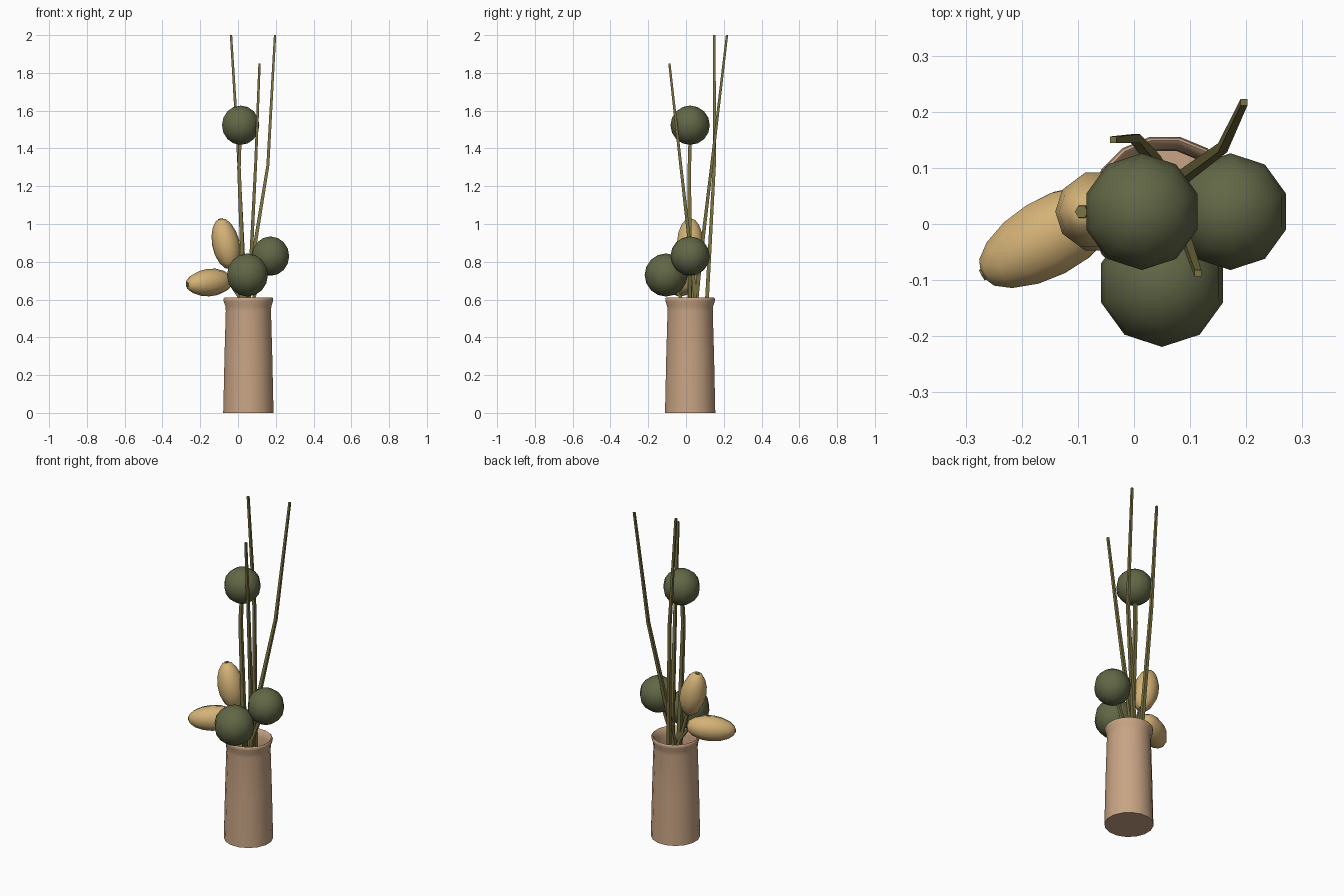
import bpy, bmesh, math
from mathutils import Vector, Matrix

if "Cube" in bpy.data.objects:
    bpy.data.objects.remove(bpy.data.objects["Cube"])


def material(name, rgb):
    lin = [((c / 255 + 0.055) / 1.055) ** 2.4 for c in rgb]
    m = bpy.data.materials.new(name)
    m.diffuse_color = (*lin, 1)
    m.use_nodes = True
    m.node_tree.nodes["Principled BSDF"].inputs["Base Color"].default_value = m.diffuse_color
    return m


CLAY = material("clay", (200, 164, 132))
GREEN = material("moss green", (98, 103, 70))
STRAW = material("straw", (212, 178, 118))
STEM = material("olive stem", (122, 114, 66))


def finish(name, bm, mat, angle=50):
    bmesh.ops.recalc_face_normals(bm, faces=bm.faces[:])
    mesh = bpy.data.meshes.new(name)
    bm.to_mesh(mesh)
    bm.free()
    mesh.materials.append(mat)
    ob = bpy.data.objects.new(name, mesh)
    bpy.context.collection.objects.link(ob)
    bpy.ops.object.select_all(action='DESELECT')
    ob.select_set(True)
    bpy.context.view_layer.objects.active = ob
    bpy.ops.object.shade_smooth_by_angle(angle=math.radians(angle))
    return ob


def lathe(name, profile, mat, sides, matrix, angle=50):
    """Revolve (radius, height) points; radius 0 closes to a point."""
    bm = bmesh.new()
    rings = []
    for r, z in profile:
        if r == 0:
            rings.append([bm.verts.new((0, 0, z))] * sides)
        else:
            rings.append([bm.verts.new((r * math.cos(a), r * math.sin(a), z))
                          for a in (2 * math.pi * (i + 0.5) / sides for i in range(sides))])
    for a, b in zip(rings, rings[1:]):
        for i in range(sides):
            j = (i + 1) % sides
            bm.faces.new(list(dict.fromkeys((a[i], a[j], b[j], b[i]))))
    bm.transform(matrix)
    return finish(name, bm, mat, angle)


def stem(name, points, r0, r1):
    """Tapered square stalk through the points, bottom to top."""
    bm = bmesh.new()
    rings = []
    for k, p in enumerate(points):
        r = r0 + (r1 - r0) * k / (len(points) - 1)
        rings.append([bm.verts.new(Vector(p) + Vector((sx * r, sy * r, 0)))
                      for sx, sy in ((-1, -1), (1, -1), (1, 1), (-1, 1))])
    for a, b in zip(rings, rings[1:]):
        for i in range(4):
            j = (i + 1) % 4
            bm.faces.new((a[i], a[j], b[j], b[i]))
    bm.faces.new(rings[0])
    bm.faces.new(rings[-1])
    finish(name, bm, STEM, 30)


# Vase with a flared lip and hollow inside
lathe("vase", [(0, 0), (0.136, 0), (0.135, 0.03), (0.129, 0.3), (0.122, 0.54),
               (0.124, 0.565), (0.133, 0.59), (0.134, 0.605), (0.129, 0.61),
               (0.122, 0.605), (0.112, 0.565), (0.11, 0.5), (0.118, 0.03), (0, 0.03)],
      CLAY, 16, Matrix.Translation((0.055, 0.022, 0)), 60)

# Round green heads
for name, centre, r in (("front_ball", (0.05, -0.105, 0.73), 0.114),
                        ("right_ball", (0.172, 0.022, 0.83), 0.104),
                        ("top_ball", (0.014, 0.022, 1.523), 0.104)):
    prof = [(r * math.sin(math.pi * k / 8) if 0 < k < 8 else 0,
             -r * math.cos(math.pi * k / 8)) for k in range(9)]
    lathe(name, prof, GREEN, 10, Matrix.Translation(centre))

# Straw pods, each with a small stem-coloured tip
POD = [(0, -0.135), (0.03, -0.127), (0.054, -0.095), (0.07, -0.045), (0.073, 0.005),
       (0.066, 0.055), (0.049, 0.1), (0.028, 0.127), (0.014, 0.133), (0, 0.133)]
for name, centre, axis in (("side_pod", (-0.152, -0.024, 0.69), (-0.85, -0.48, -0.08)),
                           ("upper_pod", (-0.064, 0.022, 0.895), (-0.22, 0, 1))):
    rot = Vector(axis).to_track_quat('Z', 'Y').to_matrix().to_4x4()
    mat = Matrix.Translation(centre) @ rot
    lathe(name, POD, STRAW, 10, mat)
    lathe(name + "_tip", [(0, 0.128), (0.014, 0.128), (0.012, 0.137), (0, 0.137)],
          STEM, 6, mat)

# Tall bare reeds
stem("left_reed", [(0.05, 0.085, 0.35), (0.037, 0.112, 0.62), (0.003, 0.152, 1.35),
                   (-0.037, 0.15, 2.0)], 0.012, 0.006)
stem("front_reed", [(0.045, 0.075, 0.35), (0.068, 0.03, 0.8), (0.094, -0.03, 1.33),
                    (0.114, -0.088, 1.85)], 0.011, 0.006)
stem("right_reed", [(0.01, 0.03, 0.35), (0.075, 0.075, 0.8), (0.158, 0.136, 1.31),
                    (0.196, 0.217, 2.0)], 0.012, 0.006)

# Stalks of the balls and pods
stem("top_ball_stalk", [(0.04, 0.02, 0.35), (0.022, 0.018, 0.85), (0.005, 0.018, 1.3),
                        (0.012, 0.022, 1.48)], 0.012, 0.008)
stem("front_ball_stalk", [(0.06, 0.03, 0.4), (0.052, -0.02, 0.6), (0.05, -0.09, 0.7)], 0.01, 0.008)
stem("right_ball_stalk", [(0.05, 0.02, 0.4), (0.08, 0.02, 0.6), (0.15, 0.022, 0.79)], 0.01, 0.008)
stem("side_pod_stalk", [(0.05, 0.04, 0.4), (0.015, 0.04, 0.6), (-0.05, 0.035, 0.695)], 0.01, 0.008)
stem("upper_pod_stalk", [(0.05, 0.02, 0.4), (0.02, 0.022, 0.6), (-0.03, 0.022, 0.78)], 0.01, 0.008)
